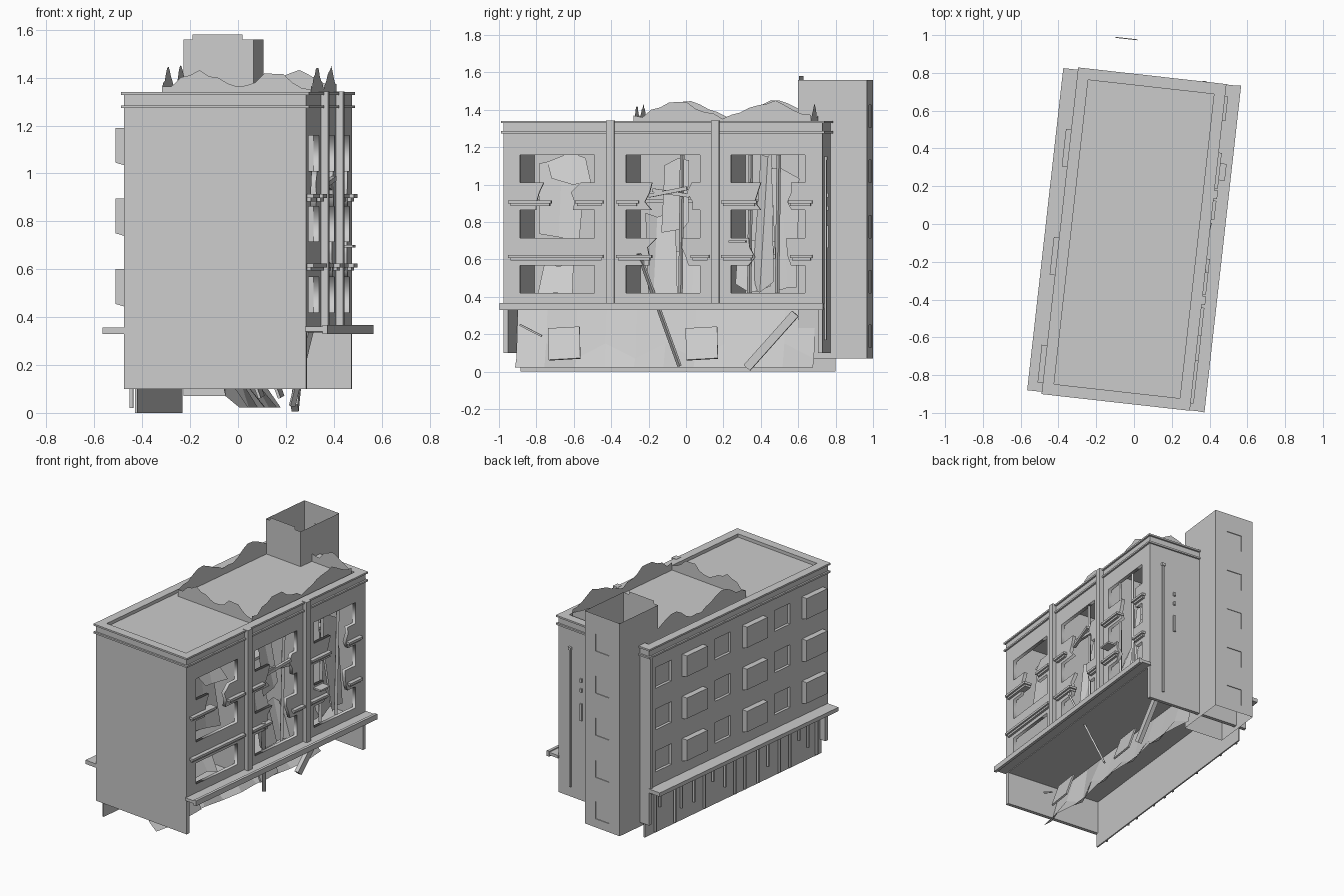
import bpy, bmesh, math, random
from mathutils import Matrix, Vector

random.seed(4)
cube = bpy.data.objects.get("Cube")
if cube:
    bpy.data.objects.remove(cube)

grey = bpy.data.materials.new("concrete_grey")
grey.use_nodes = True
grey.diffuse_color = (0.6, 0.6, 0.6, 1)
grey.node_tree.nodes["Principled BSDF"].inputs["Base Color"].default_value = (0.6, 0.6, 0.6, 1)

# The block stands slightly turned on its plot
ROOT = Matrix.Translation((0, -0.08, 0)) @ Matrix.Rotation(math.radians(-6.4), 4, 'Z')
HW, HL = 0.383, 0.858          # half width, half length
WALL, TOP = 0.025, 1.34
BAYS = (-0.57, 0.0, 0.565)
FLOORS = (0.42, 0.715, 1.01)   # window sill heights
WIN = 0.148
UP = Vector((0, 0, 1))


def add(name, bm, matrix=Matrix.Identity(4)):
    mesh = bpy.data.meshes.new(name)
    bm.to_mesh(mesh)
    bm.free()
    mesh.materials.append(grey)
    ob = bpy.data.objects.new(name, mesh)
    bpy.context.collection.objects.link(ob)
    ob.matrix_world = ROOT @ matrix
    return ob


def box(name, x, y, z, matrix=Matrix.Identity(4)):
    bm = bmesh.new()
    size = [b - a for a, b in (x, y, z)]
    mid = [(a + b) / 2 for a, b in (x, y, z)]
    bmesh.ops.create_cube(bm, size=1, matrix=Matrix.Translation(mid) @ Matrix.Diagonal((*size, 1)))
    return add(name, bm, matrix)


def facing(normal, origin):
    # Local x runs along the wall, y runs up, z points outwards
    n = Vector(normal)
    m = Matrix((UP.cross(n), UP, n)).transposed().to_4x4()
    return Matrix.Translation(origin) @ m


def ring(name, hw, hl, t, z):
    for s in (-1, 1):
        box(name + "_side", sorted((s * hw, s * (hw - t))), (-hl, hl), z)
        box(name + "_end", (t - hw, hw - t), sorted((s * hl, s * (hl - t))), z)


def recessed_wall(name, matrix, x, z, windows, depth=0.02):
    # Sheet wall with window cells pushed inwards
    xs = sorted({*x, *(w[0] for w in windows), *(w[1] for w in windows)})
    zs = sorted({*z, *(w[2] for w in windows), *(w[3] for w in windows)})
    bm = bmesh.new()
    grid = [[bm.verts.new((a, b, 0)) for a in xs] for b in zs]
    cells = []
    for j in range(len(zs) - 1):
        for i in range(len(xs) - 1):
            f = bm.faces.new((grid[j][i], grid[j][i + 1], grid[j + 1][i + 1], grid[j + 1][i]))
            c = f.calc_center_median()
            if any(w[0] < c.x < w[1] and w[2] < c.y < w[3] for w in windows):
                cells.append(f)
    bmesh.ops.inset_individual(bm, faces=cells, thickness=0.012)
    for f in bmesh.ops.extrude_discrete_faces(bm, faces=cells)["faces"]:
        bmesh.ops.translate(bm, verts=f.verts, vec=(0, 0, -depth))
    return add(name, bm, matrix)


def strip(name, lines, matrix=Matrix.Identity(4)):
    # Open sheet through rows of equal length
    bm = bmesh.new()
    rows = [[bm.verts.new(p) for p in line] for line in lines]
    for a, b in zip(rows, rows[1:]):
        for i in range(len(a) - 1):
            bm.faces.new((a[i], a[i + 1], b[i + 1], b[i]))
    return add(name, bm, matrix)


def beam(name, a, b, w=0.02, h=0.02):
    a, b = Vector(a), Vector(b)
    m = Matrix.Translation((a + b) / 2) @ (b - a).to_track_quat('Z', 'Y').to_matrix().to_4x4()
    d = (b - a).length / 2
    return box(name, (-w / 2, w / 2), (-h / 2, h / 2), (-d, d), m)


def shard(name, u, v, z, w, h, lean=0.03):
    # Torn sheet leaning back inside an opening
    pts = [(u - j * .03 + random.uniform(-lean, lean), v + i * w / 2 + random.uniform(-.03, .03),
            z + j * h / 2 + random.uniform(-.03, .03)) for j in (-1, 1) for i in (-1, 0, 1)]
    return strip(name, [pts[:3], pts[3:]])


# End walls, roof, floors and rooms
for s, n in ((-1, "front_wall"), (1, "back_wall")):
    box(n, (-HW, HW), sorted((s * HL, s * (HL - WALL))), (0.1, TOP - 0.01))
box("roof", (-HW + .02, HW - .02), (-HL + .02, HL - .02), (1.29, 1.315))
for z in FLOORS[1:]:
    box("floor_slab", (-HW + .03, 0.12), (-HL + .03, HL - .03), (z - 0.11, z - 0.09))
for c in BAYS:
    for s in (-.212, .212):
        box("partition_wall", (-HW + .03, HW - WALL), (c + s - .008, c + s + .008), (0.36, 1.3))
box("room_back_wall", (-HW + .024, -HW + .03), (-HL + .03, HL - .03), (0.36, 1.29))

# Parapet and cornice bands
ring("parapet", HW, HL, 0.045, (1.285, TOP - .01))
ring("lower_cornice", HW + 0.012, HL + 0.012, 0.04, (1.273, 1.285))
ring("upper_cornice", HW + 0.012, HL + 0.012, 0.06, (1.328, TOP))

# First floor slab between the end walls, street canopies outside
box("first_floor", (-HW, HW), (WALL - HL, HL - WALL), (0.335, 0.36))
box("rear_canopy", (-HW - 0.09, -HW), (-HL, HL), (0.33, 0.357))
box("canopy", (HW - .005, HW + 0.088), (-HL - .01, HL + .01), (0.34, 0.36))
box("canopy_rim", (HW + 0.07, HW + 0.09), (-HL - .012, HL + .012), (0.33, 0.367))

# Pilasters
for v in (-0.282, 0.282):
    box("pilaster", (HW - .01, HW + 0.03), (v - .022, v + .022), (0.36, TOP + .002))
box("corner_strip", (-HW - .012, -HW + .01), (HL - .024, HL), (0.36, 1.28))


# Ruined facade with window bays broken through
def bay_outline(c, rows, necks):
    right, left = [], []
    for k, z in enumerate(rows):
        right += [(c + .2, z), (c + .2, z + WIN)]
        left += [(c - .2, z), (c - .2, z + WIN)]
        if k < len(necks):
            lo, hi = necks[k]
            for t in (0, .3, .65, 1):
                zz = z + WIN + t * (rows[k + 1] - z - WIN)
                right.append((c + hi + random.uniform(-.03, .03), zz))
                left.append((c + lo + random.uniform(-.03, .03), zz))
    return right + left[::-1]


end = HL - .003
outlines = [[(-end, .36), (end, .36), (end, 1.28), (-end, 1.28)],
            bay_outline(BAYS[0], FLOORS[:1], []),
            bay_outline(BAYS[0], FLOORS[1:], [(-.09, .1)]),
            bay_outline(BAYS[1], FLOORS, [(-.06, .12), (-.08, .14)]),
            bay_outline(BAYS[2], FLOORS, [(-.08, .1), (-.06, .1)])]
curve = bpy.data.curves.new("facade_profile", 'CURVE')
curve.dimensions, curve.fill_mode, curve.extrude = '2D', 'BOTH', WALL / 2
for pts in outlines:
    sp = curve.splines.new('POLY')
    sp.points.add(len(pts) - 1)
    sp.use_cyclic_u = True
    for p, q in zip(sp.points, pts):
        p.co = (*q, 0, 1)
tmp = bpy.data.objects.new("facade_profile", curve)
bpy.context.collection.objects.link(tmp)
bpy.context.view_layer.update()
bm = bmesh.new()
bm.from_mesh(tmp.to_mesh())
bpy.data.objects.remove(tmp)
add("ruined_facade", bm, facing((1, 0, 0), (HW - WALL / 2, 0, 0)))

# Broken sill ledges: bay, height, start, end
for c, z, a, b in ((0, .9, -.26, -.03), (0, .9, .1, .25), (0, .61, -.26, .25),
                   (1, .9, -.25, -.13), (1, .61, -.25, -.06), (1, .61, .15, .25),
                   (2, .9, -.25, -.06), (2, .9, .11, .24), (2, .61, -.25, -.08), (2, .61, .12, .24)):
    v = BAYS[c]
    box("sill_ledge", (HW - .03, HW + .028), (v + a, v + b), (z - .002, z + .014))
    box("sill_ledge_base", (HW - .03, HW + .016), (v + a + .01, v + b - .01), (z - .016, z - .002))
box("loose_ledge", (HW - .02, HW + .06), (.36, .45), (.69, .702))

# Torn sheets and planks in the bays
for c, s, z, w, h in ((0, .02, .92, .24, .38), (0, 0, .5, .2, .16), (1, -.03, .62, .17, .42),
                      (1, .08, .95, .14, .36), (1, .13, .52, .18, .24), (2, -.03, .8, .1, .7),
                      (2, .08, .75, .13, .62), (2, -.08, .56, .16, .24), (0, .06, 1.08, .2, .14)):
    shard("torn_sheet", .27, BAYS[c] + s, z, w, h)
beam("fallen_plank", (.39, -.13, .63), (.22, .07, .03), .025, .012)
beam("fallen_plank", (.36, -.08, .94), (.39, .13, .98))
beam("fallen_plank", (.36, -.06, .97), (.37, .14, .94))
for v, z in ((.46, .42), (.09, .4), (.61, .42)):
    beam("bent_post", (.35, v, z), (.36, v + .01, 1.16), .014, .02)

# Collapsed ground floor: folded rubble sheet with slabs and beams
steps = [-HL + .03 + i * .16 for i in range(11)]
strip("rubble_sheet", [[(-.03, v, .335) for v in steps],
                       [(.03 + random.uniform(-.02, .02), v, .07 + .08 * (i % 2)) for i, v in enumerate(steps)],
                       [(.1 + random.uniform(-.02, .02), v, .022) for v in steps]])
for v in (-.56, .18):
    m = Matrix.Translation((.13, v, .15)) @ Matrix.Rotation(-.35, 4, 'Y') @ Matrix.Rotation(.06, 4, 'X')
    box("fallen_slab", (-.006, .006), (-.085, .085), (-.09, .09), m)
beam("fallen_beam", (.19, .43, .02), (.19, .69, .31), .03, .045)
beam("rubble_beam", (.12, -.8, .25), (.14, -.68, .19), .01, .01)

# Rear street side: windows and projecting boxes
rear = facing((-1, 0, 0), (-HW, 0, 0))
wins = [(-v - .075, -v + .075, z, z + .145) for v in (-.42, .15, .72) for z in (.455, .75, 1.04)]
recessed_wall("windowed_wall", rear, (-HL, HL), (.36, 1.29), wins)
for v in (-.71, -.137, .44):
    for z in (.455, .75, 1.045):
        ob = box("window_box", (-HW - .04, -HW), (v - .1, v + .1), (z, z + .145))
        for vert in ob.data.vertices:
            if vert.co.z < z + .01 and vert.co.x > -HW - .01:
                vert.co.z -= .012

# Recessed shopfront with mullions
box("shopfront", (-HW + .045, -HW + .055), (-HL + .01, HL - .01), (0, .335))
for i in range(17):
    v = -.8 + i * .1 + random.uniform(-.03, .03)
    box("shop_mullion", (-HW + .015, -HW + .03), (v - .006, v + .006), (random.choice((.02, .1, .18)), .31))
box("shop_rail", (-HW + .015, -HW + .03), (-HL + .03, HL - .03), (.295, .31))

# Open stair tower with a column of windows
TU, TV, TW, TD = -.158, .868, .147, .185
rim = [(TU - TW, TV + TD), (TU - TW, TV - TD), (TU + TW, TV - TD), (TU + TW, TV + TD)]
strip("tower_walls", [[(*p, .07) for p in rim], [(*p, 1.56) for p in rim]])
tw = [(-.058, .058, z - .06, z + .06) for z in (.19, .48, .775, 1.07, 1.365)]
recessed_wall("tower_window_wall", facing((0, 1, 0), (TU, TV + TD, 0)), (-TW, TW), (.07, 1.56), tw, .005)
strip("tower_broken_rim", [[(TU + x, TV - TD, z) for x in (-.11, .1)] for z in (1.56, 1.58)])

# Pipe and brackets on the back wall
beam("drain_pipe", (.28, HL + .004, .17), (.28, HL + .004, 1.14), .014, .014)
box("pipe_head", (.268, .292), (HL, HL + .015), (1.13, 1.15))
for z, h in ((.66, .12), (.86, .025), (.93, .025)):
    box("wall_bracket", (.182, .197), (HL, HL + .01), (z, z + h))


# Jagged fringe standing on the roof
def fringe(a, b, n, rise):
    a, b = Vector(a), Vector(b)
    base = [a.lerp(b, i / n) for i in range(n + 1)]
    top = [p + UP * (.045 + rise * math.sin(math.tau * i / n) ** 2 + random.uniform(-.014, .014))
           for i, p in enumerate(base)]
    strip("jagged_fringe", [base, top])


corners = [(-.30, -.165, 1.315), (.325, -.165, 1.315), (.325, .79, 1.315), (-.30, .79, 1.315)]
for i in range(4):
    fringe(corners[i], corners[(i + 1) % 4], (16, 20)[i % 2], (.06, .085)[i % 2])
